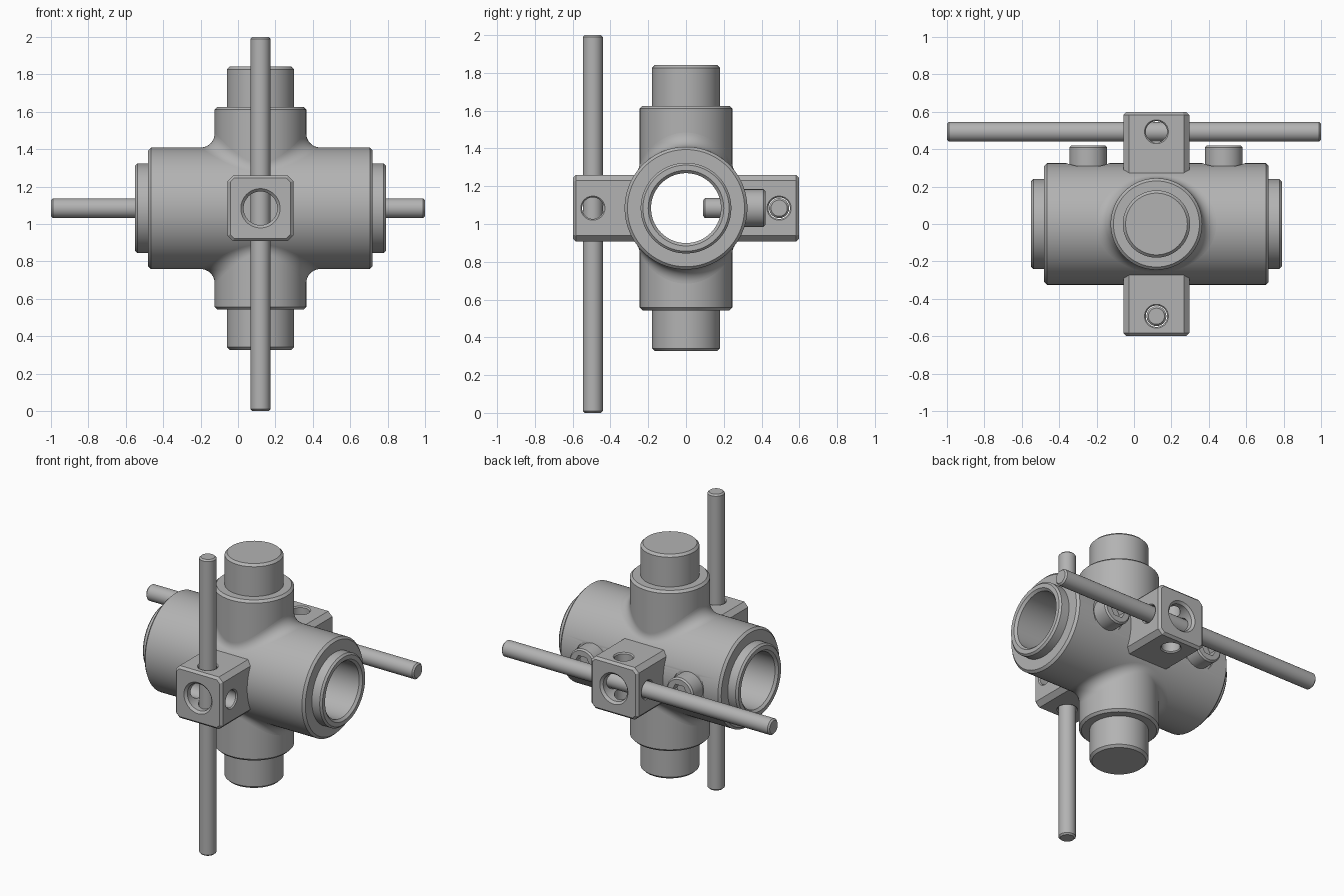
import bpy
import bmesh
from math import cos, sin, pi, sqrt, radians
from mathutils import Vector, Matrix

if "Cube" in bpy.data.objects:
    bpy.data.objects.remove(bpy.data.objects["Cube"], do_unlink=True)

STEEL = bpy.data.materials.new("steel_grey")
STEEL.use_nodes = True
GREY = (0.45, 0.45, 0.45, 1)
STEEL.diffuse_color = GREY
STEEL.node_tree.nodes["Principled BSDF"].inputs["Base Color"].default_value = GREY

CENTRE = Vector((0.12, 0, 1.084))
X, Y, Z = Vector((1, 0, 0)), Vector((0, 1, 0)), Vector((0, 0, 1))
BODY_R, HUB_R, FILLET = 0.325, 0.245, 0.075
ROD_Y = 0.493


def finish(name, bm):
    bmesh.ops.recalc_face_normals(bm, faces=bm.faces)
    mesh = bpy.data.meshes.new(name)
    bm.to_mesh(mesh)
    bm.free()
    mesh.materials.append(STEEL)
    obj = bpy.data.objects.new(name, mesh)
    bpy.context.collection.objects.link(obj)
    return obj


def activate(obj):
    bpy.ops.object.select_all(action='DESELECT')
    obj.select_set(True)
    bpy.context.view_layer.objects.active = obj


def smooth(obj):
    activate(obj)
    bpy.ops.object.shade_smooth_by_angle(angle=radians(25))
    return obj


def turned(name, profile, axis, origin=CENTRE, sides=64, tube=False):
    """Spin (radius, distance) pairs around an axis; a tube closes on itself."""
    bm = bmesh.new()
    turn = axis.to_track_quat('Z', 'Y')
    rings = [[bm.verts.new(origin + turn @ Vector((r * cos(2 * pi * i / sides),
                                                  r * sin(2 * pi * i / sides), d)))
              for i in range(sides)] for r, d in profile]
    pairs = list(zip(rings, rings[1:]))
    if tube:
        pairs.append((rings[-1], rings[0]))
    else:
        bm.faces.new(rings[0])
        bm.faces.new(rings[-1])
    for a, b in pairs:
        for i in range(sides):
            j = (i + 1) % sides
            bm.faces.new((a[i], a[j], b[j], b[i]))
    return finish(name, bm)


def cylinder(name, r, start, end, axis, origin=CENTRE, chamfer=0.015, sides=64):
    """Cylinder with its far end chamfered."""
    return turned(name, [(r, start), (r, end - chamfer), (r - chamfer, end)],
                  axis, origin, sides)


def cut(obj, cutter):
    cutter.hide_render = True
    mod = obj.modifiers.new("cut", 'BOOLEAN')
    mod.operation = 'DIFFERENCE'
    mod.solver = 'EXACT'
    mod.object = cutter
    activate(obj)
    bpy.ops.object.modifier_apply(modifier=mod.name)
    bpy.data.objects.remove(cutter, do_unlink=True)


# Bored main body with stepped collars at both ends
half = [(0.185, 0.655), (0.2, 0.67), (0.228, 0.67), (0.24, 0.658),
        (0.24, 0.6), (0.31, 0.6), (BODY_R, 0.585)]
body = turned("main_body", half + [(r, -d) for r, d in reversed(half)],
              X, sides=96, tube=True)

# Locking screws on the back, seated in shallow spot faces
for side, dx in (("right", -0.365), ("left", 0.36)):
    seat = CENTRE + X * dx
    cut(body, cylinder("spot_face_cutter", 0.115, 0.311, 0.6, Y, seat, 0))
    screw = turned(side + "_locking_screw",
                   [(0.04, 0.09), (0.053, 0.1), (0.053, 0.305), (0.1, 0.305),
                    (0.1, 0.41), (0.09, 0.42)], Y, seat, 48)
    cut(screw, cylinder("socket_cutter", 0.06, 0.36, 0.5, Y, seat, 0, 6))
    smooth(screw)
smooth(body)


def blend(name, up):
    """Rolling-ball fillet between a vertical hub and the main body."""
    bm = bmesh.new()
    count, steps = 96, 10
    rows = []
    for i in range(count):
        t = 2 * pi * i / count
        out = Vector((cos(t), sin(t), 0))
        ball = out * (HUB_R + FILLET)
        ball.z = sqrt((BODY_R + FILLET) ** 2 - ball.y ** 2)
        to_hub = -out
        to_body = -Vector((0, ball.y, ball.z)).normalized()
        row = []
        for k in range(steps + 1):
            n = to_hub.slerp(to_body, k / steps) if hasattr(to_hub, "slerp") else to_body
            p = ball + n * FILLET
            p.z *= up
            row.append(bm.verts.new(CENTRE + p))
        rows.append(row)
    for i in range(count):
        a, b = rows[i], rows[(i + 1) % count]
        for k in range(steps):
            bm.faces.new((a[k], b[k], b[k + 1], a[k + 1]))
    obj = finish(name, bm)
    # Point the open skirt outward, away from the hub axis
    face = obj.data.polygons[0]
    away = face.center - CENTRE
    if face.normal.x * away.x + face.normal.y * away.y < 0:
        obj.data.flip_normals()
    return smooth(obj)


# Upper and lower hubs with their plugs
for side, up in (("upper", 1), ("lower", -1)):
    smooth(cylinder(side + "_hub", HUB_R, 0.205, 0.542, Z * up, sides=96))
    smooth(cylinder(side + "_plug", 0.18, 0.5, 0.757, Z * up))
    blend(side + "_hub_fillet", up)


def rod_block(name, outward):
    """Chamfered block with a sight hole and two crossing rod holes."""
    bm = bmesh.new()
    middle = CENTRE + outward * 0.42
    bmesh.ops.create_cube(bm, size=1, matrix=Matrix.Translation(middle)
                          @ Matrix.Diagonal((0.352, 0.356, 0.352, 1)))
    long_edges = [e for e in bm.edges
                  if abs((e.verts[0].co - e.verts[1].co).normalized().y) > 0.9]
    bmesh.ops.bevel(bm, geom=long_edges, offset=0.03, segments=1, affect='EDGES')
    bm.normal_update()
    face = max(bm.faces, key=lambda f: f.normal.dot(outward))
    bmesh.ops.bevel(bm, geom=list(face.edges), offset=0.015, segments=1, affect='EDGES')
    obj = finish(name, bm)
    cut(obj, turned("sight_cutter", [(0.09, 0.38), (0.09, 0.583), (0.105, 0.598),
                                     (0.105, 0.7)], outward))
    cross = CENTRE + outward * ROD_Y
    bore = [(0.064, -0.3), (0.064, -0.176), (0.057, -0.168),
            (0.057, 0.168), (0.064, 0.176), (0.064, 0.3)]
    for axis in (X, Z):
        cut(obj, turned("rod_hole_cutter", bore, axis, cross, 48))
    return smooth(obj)


rod_block("front_rod_block", -Y)
rod_block("back_rod_block", Y)


# Crossing rods held by the blocks
def rod(name, axis, origin):
    smooth(turned(name, [(0.043, -1), (0.053, -0.99), (0.053, 0.99), (0.043, 1)],
                  axis, origin, 40))


rod("vertical_rod", Z, Vector((CENTRE.x, -ROD_Y, 1)))
rod("horizontal_rod", X, Vector((0, ROD_Y, CENTRE.z)))
